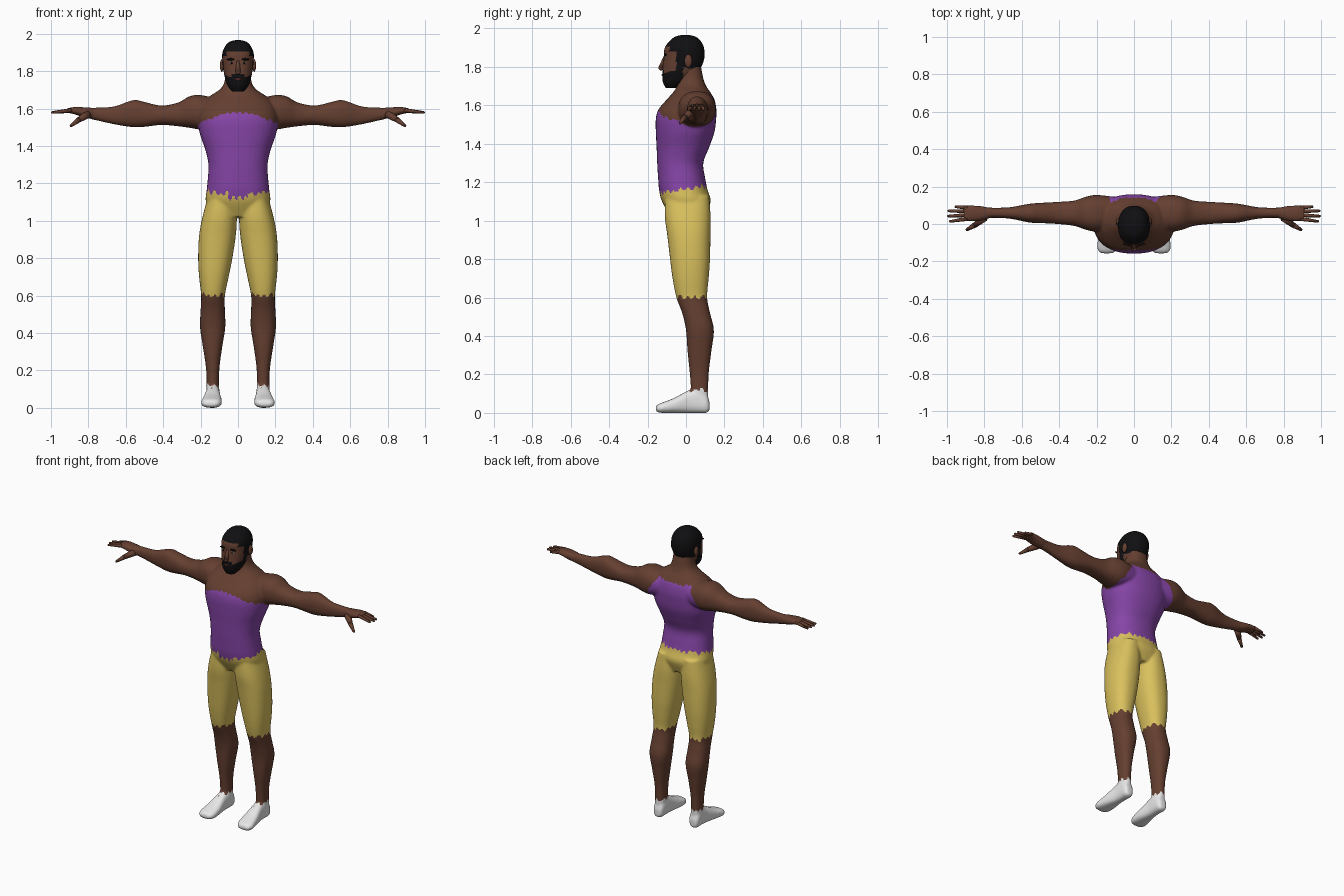
import bpy, bmesh, math
from mathutils import Vector, Matrix

cube = bpy.data.objects.get("Cube")
if cube:
    bpy.data.objects.remove(cube, do_unlink=True)


def material(name, rgb):
    mat = bpy.data.materials.new(name)
    mat.use_nodes = True
    mat.diffuse_color = (*rgb, 1)
    mat.node_tree.nodes["Principled BSDF"].inputs["Base Color"].default_value = (*rgb, 1)
    return mat


SKIN, PURPLE, YELLOW, WHITE, BLACK, LIP = range(6)
palette = [
    material("brown skin", (.13, .05, .03)),
    material("purple shirt", (.24, .06, .39)),
    material("yellow shorts", (.70, .53, .11)),
    material("white socks", (.83, .83, .83)),
    material("black hair", (.005, .005, .006)),
    material("dark lips", (.12, .03, .025)),
]


def blend(a, b, c, d, t):
    """Catmull-Rom step between b and c."""
    return b + t / 2 * (c - a + t * (2*a - 5*b + 4*c - d + t * (3*(b - c) + d - a)))


def loft(bm, rows, axis, side=1, power=2.3, sides=40, steps=6):
    """Skin closed rings; a row is position on the axis, then min/max of the two other axes."""
    dense = []
    for i in range(len(rows) - 1):
        a, b, c, d = (rows[max(0, min(len(rows) - 1, i + k))] for k in (-1, 0, 1, 2))
        for s in range(steps):
            dense.append([blend(*v, s / steps) for v in zip(a, b, c, d)])
    dense.append(rows[-1])
    rings = []
    for pos, u0, u1, v0, v1 in dense:
        ring = []
        for k in range(sides):
            ang = math.tau * k / sides
            cu, cv = (math.copysign(abs(f(ang)) ** (2 / power), f(ang)) for f in (math.cos, math.sin))
            p = [(u0 + u1) / 2 + cu * (u1 - u0) / 2, (v0 + v1) / 2 + cv * (v1 - v0) / 2]
            p.insert(axis, pos)
            ring.append(bm.verts.new((p[0] * side, p[1], p[2])))
        rings.append(ring)
    for r0, r1 in zip(rings, rings[1:]):
        for k in range(sides):
            j = (k + 1) % sides
            bm.faces.new((r0[k], r0[j], r1[j], r1[k]))
    bm.faces.new(rings[0])
    bm.faces.new(rings[-1])


def taper(bm, p, q, r0, r1):
    """Tapered limb from p to q with a round tip."""
    p, q = Vector(p), Vector(q)
    turn = (q - p).to_track_quat('Z', 'Y').to_matrix().to_4x4()
    bmesh.ops.create_cone(bm, cap_ends=True, segments=12, radius1=r0, radius2=r1,
                          depth=(q - p).length, matrix=Matrix.Translation((p + q) / 2) @ turn)
    bmesh.ops.create_uvsphere(bm, u_segments=12, v_segments=8, radius=r1,
                              matrix=Matrix.Translation(q) @ turn)


def finish(name, bm, mat=None):
    bmesh.ops.recalc_face_normals(bm, faces=bm.faces)
    mesh = bpy.data.meshes.new(name)
    bm.to_mesh(mesh)
    bm.free()
    obj = bpy.data.objects.new(name, mesh)
    bpy.context.collection.objects.link(obj)
    if mat is not None:
        mesh.materials.append(palette[mat])
    mesh.shade_smooth()
    return obj


def paint(mesh, rule):
    mesh.materials.clear()
    for mat in palette:
        mesh.materials.append(mat)
    for poly in mesh.polygons:
        poly.material_index = rule(*poly.center)


def ellipsoid(name, center, size, mat):
    bm = bmesh.new()
    bmesh.ops.create_uvsphere(bm, u_segments=16, v_segments=10, radius=1,
                              matrix=Matrix.Translation(center) @ Matrix.Diagonal((*size, 1)))
    return finish(name, bm, mat)


# Torso and neck rise along z
torso = [
    (1.02, -.14, .14, -.08, .10), (1.10, -.172, .172, -.125, .128),
    (1.16, -.168, .168, -.14, .112), (1.22, -.162, .162, -.145, .10),
    (1.30, -.158, .158, -.15, .09), (1.38, -.175, .175, -.153, .12),
    (1.46, -.203, .203, -.157, .148), (1.53, -.215, .215, -.157, .157),
    (1.58, -.21, .21, -.142, .158), (1.63, -.19, .19, -.10, .148),
    (1.67, -.145, .145, -.065, .125), (1.70, -.10, .10, -.048, .105),
    (1.74, -.073, .073, -.042, .09), (1.82, -.064, .064, -.04, .075)]
leg = [
    (1.13, .015, .16, -.11, .12), (1.02, .006, .19, -.11, .128),
    (.92, .012, .208, -.097, .127), (.80, .03, .213, -.083, .125),
    (.70, .05, .208, -.07, .118), (.60, .07, .197, -.05, .11),
    (.52, .07, .2, -.02, .125), (.43, .068, .203, 0, .145),
    (.32, .085, .187, .008, .132), (.2, .1, .17, .02, .118), (.06, .1, .168, .03, .115)]
foot = [
    (.122, .115, .155, .012, .06), (.105, .1, .168, 0, .1), (.06, .097, .17, 0, .13),
    (.02, .097, .172, 0, .12), (-.02, .093, .18, 0, .1), (-.07, .087, .19, 0, .074),
    (-.12, .088, .197, 0, .055), (-.145, .098, .19, .003, .045), (-.157, .115, .175, .012, .032)]
arm = [
    (.1, -.02, .145, 1.51, 1.65), (.2, -.04, .155, 1.49, 1.672),
    (.26, -.03, .145, 1.497, 1.665), (.32, -.01, .125, 1.505, 1.632),
    (.41, 0, .118, 1.512, 1.616), (.5, .005, .113, 1.502, 1.635),
    (.56, .008, .108, 1.5, 1.645), (.66, .028, .09, 1.515, 1.612),
    (.75, .033, .087, 1.535, 1.605), (.79, .03, .09, 1.543, 1.605)]
palm = [
    (.76, .036, .084, 1.54, 1.602), (.82, .018, .095, 1.552, 1.606),
    (.87, .016, .098, 1.568, 1.608), (.91, .02, .098, 1.577, 1.602)]

bm = bmesh.new()
loft(bm, torso, 2)
for side in (1, -1):
    loft(bm, leg, 2, side)
    loft(bm, foot, 1, side, power=2.6)
    loft(bm, arm, 0, side)
body = finish("body", bm)

# Fuse the parts into one skin
fuse = body.modifiers.new("fuse", 'REMESH')
fuse.mode = 'VOXEL'
fuse.voxel_size = .007
soften = body.modifiers.new("soften", 'SMOOTH')
soften.factor = .5
soften.iterations = 6
bpy.context.view_layer.update()
baked = bpy.data.meshes.new_from_object(body.evaluated_get(bpy.context.evaluated_depsgraph_get()))
body.modifiers.clear()
body.data = baked


def clothing(x, y, z):
    """Ragged hems for socks, shorts and shirt."""
    ax = abs(x)
    jag = .008 * (math.sin(190 * x) + math.sin(170 * y))
    if z < .12 + jag:
        return WHITE
    if z < .605 + jag:
        return SKIN
    waist = 1.165 + .15 * y - (.025 if ax < .05 and y < 0 else 0)
    if z < waist + jag:
        return YELLOW
    if y > .1:
        top = 1.645 - 1.6 * max(0, ax - .12)
    elif y < -.04:
        top = 1.575 - 1.3 * x * x
    else:
        top = 1.52
    return PURPLE if ax < .212 and z < top + jag / 2 else SKIN


paint(baked, clothing)
baked.shade_smooth()

# Hands
for side, word in ((1, "left"), (-1, "right")):
    bm = bmesh.new()
    loft(bm, palm, 0, side, sides=24)
    for base_y, tip_x, tip_y in ((.028, .982, .014), (.048, .992, .042), (.068, .99, .07), (.087, .952, .092)):
        taper(bm, (.89 * side, base_y, 1.591), (tip_x * side, tip_y, 1.579), .0115, .007)
    taper(bm, (.8 * side, .035, 1.57), (.85 * side, -.005, 1.54), .022, .015)
    taper(bm, (.85 * side, -.005, 1.54), (.892 * side, -.03, 1.508), .015, .008)
    finish(word + "_hand", bm, SKIN)

# Head with hair and beard
head_rows = [
    (1.69, -.03, .03, -.105, -.05), (1.72, -.055, .055, -.12, 0),
    (1.76, -.069, .069, -.123, .05), (1.80, -.077, .077, -.12, .08),
    (1.85, -.083, .083, -.115, .096), (1.90, -.083, .083, -.11, .093),
    (1.94, -.064, .064, -.08, .072), (1.958, -.042, .042, -.053, .046),
    (1.966, -.012, .012, -.02, .015)]
bm = bmesh.new()
loft(bm, head_rows, 2, sides=72, steps=10)
head = finish("head", bm)


def hair(x, y, z):
    ax = abs(x)
    if y < -.05:
        hairline = 1.905 - (.025 if ax > .06 else 0)
        beard = 1.768 + .5 * max(0, ax - .045)
        moustache = ax < .035 and z < 1.783
        return BLACK if z > hairline or z < beard or moustache else SKIN
    if y < -.015:
        return BLACK
    return BLACK if z > 1.785 + .2 * max(0, .05 - y) else SKIN


paint(head.data, hair)

# Face features
bm = bmesh.new()
taper(bm, (0, -.108, 1.855), (0, -.129, 1.795), .008, .014)
finish("nose", bm, SKIN)
ellipsoid("mouth", (0, -.121, 1.757), (.022, .006, .006), LIP)
for side, word in ((1, "left"), (-1, "right")):
    ellipsoid(word + "_ear", (.086 * side, .012, 1.83), (.011, .02, .034), SKIN)
    ellipsoid(word + "_brow", (.036 * side, -.107, 1.863), (.025, .008, .006), BLACK)
    ellipsoid(word + "_eye", (.034 * side, -.107, 1.843), (.012, .005, .005), WHITE)
    ellipsoid(word + "_pupil", (.034 * side, -.11, 1.843), (.006, .004, .005), BLACK)
